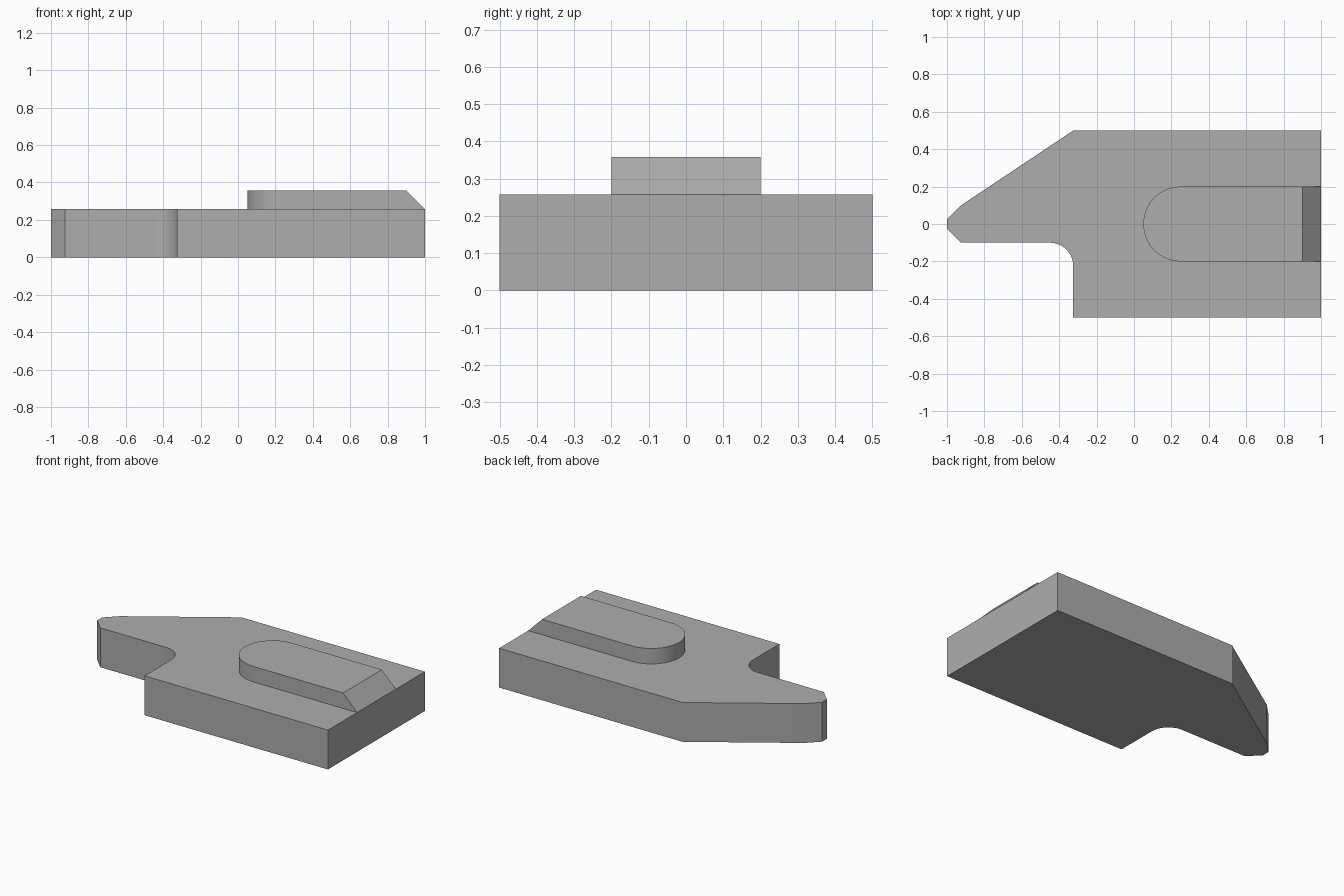
import bpy, bmesh
from math import sin, cos, radians

cube = bpy.data.objects.get("Cube")
if cube:
    bpy.data.objects.remove(cube, do_unlink=True)

BODY_TOP, RIDGE_TOP = 0.257, 0.358

# Single plain grey
grey = bpy.data.materials.new("grey")
grey.use_nodes = True
colour = (0.42, 0.42, 0.42, 1)
grey.diffuse_color = colour
grey.node_tree.nodes["Principled BSDF"].inputs["Base Color"].default_value = colour


def arc(cx, cy, r, start, end, steps):
    angles = [radians(start + (end - start) * i / steps) for i in range(steps + 1)]
    return [(cx + r * cos(a), cy + r * sin(a)) for a in angles]


def prism(name, outline, z0, z1, end_slope=0, open_base=False):
    """Extrude a counter-clockwise outline; end_slope leans the +x end inwards."""
    bm = bmesh.new()
    base = bm.faces.new([bm.verts.new((x, y, z0)) for x, y in outline])
    top = bmesh.ops.extrude_face_region(bm, geom=[base], use_keep_orig=True)["geom"]
    x_end = max(x for x, y in outline)
    for v in top:
        if isinstance(v, bmesh.types.BMVert):
            v.co.z = z1
            if v.co.x > x_end - 0.001:
                v.co.x -= end_slope
    bmesh.ops.recalc_face_normals(bm, faces=bm.faces)
    if open_base:
        bmesh.ops.delete(bm, geom=[base], context="FACES_ONLY")
    mesh = bpy.data.meshes.new(name)
    bm.to_mesh(mesh)
    bm.free()
    mesh.materials.append(grey)
    obj = bpy.data.objects.new(name, mesh)
    bpy.context.collection.objects.link(obj)
    bpy.ops.object.select_all(action="DESELECT")
    obj.select_set(True)
    bpy.context.view_layer.objects.active = obj
    bpy.ops.object.shade_smooth_by_angle(angle=radians(25))
    return obj


# Body plate: blunt nose, filleted step on the front, long taper on the back
nose = [(-0.925, 0.1), (-1, 0.025), (-1, -0.025), (-0.925, -0.1)]
fillet = arc(-0.45, -0.225, 0.125, 90, 0, 16)
block = [(-0.325, -0.5), (1, -0.5), (1, 0.5), (-0.325, 0.5)]
prism("body_plate", nose + fillet + block, 0, BODY_TOP)

# Raised ridge: round at one end, sloping down to the plate edge at the other
ridge = arc(0.25, 0, 0.2, 90, 270, 32) + [(1, -0.2), (1, 0.2)]
prism("raised_ridge", ridge, BODY_TOP, RIDGE_TOP, end_slope=0.1, open_base=True)
